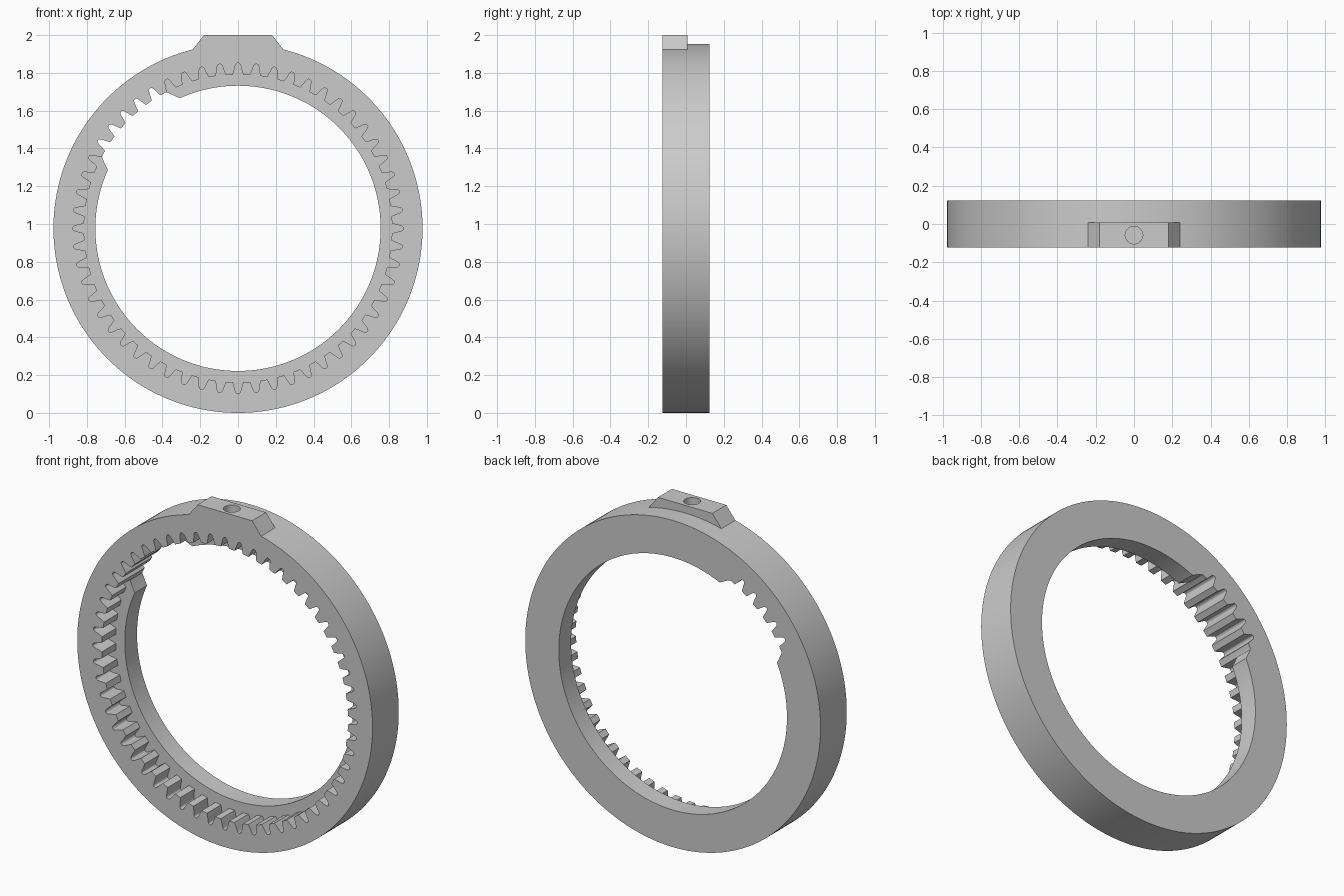
import bpy, bmesh, math
from math import sin, cos, radians, pi

cube = bpy.data.objects.get("Cube")
if cube:
    bpy.data.objects.remove(cube, do_unlink=True)

OUTER, TIP, LIP = 0.977, 0.815, 0.755    # radii of the rim, tooth tips and rear lip
TEETH, HALF, STEP = 56, 0.124, 0.008     # tooth count, half depth, lip's front plane
PITCH = 360 / TEETH
# tooth flank: fraction of a pitch from the gap centre, radius
FLANK = [(0, 0.875), (0.06, 0.874), (0.11, 0.870), (0.15, 0.860), (0.19, 0.846),
         (0.24, 0.830), (0.30, TIP), (0.40, TIP), (0.5, TIP)]

grey = bpy.data.materials.new("grey metal")
grey.use_nodes = True
grey.diffuse_color = (0.6, 0.6, 0.6, 1)
grey.node_tree.nodes["Principled BSDF"].inputs["Base Color"].default_value = (0.6, 0.6, 0.6, 1)


def make(name, bm):
    bmesh.ops.recalc_face_normals(bm, faces=bm.faces)
    mesh = bpy.data.meshes.new(name)
    bm.to_mesh(mesh)
    bm.free()
    mesh.materials.append(grey)
    obj = bpy.data.objects.new(name, mesh)
    bpy.context.collection.objects.link(obj)
    return obj


def gear_radius(angle):
    """Radius of the toothed bore at an angle from the top."""
    f = (angle / PITCH) % 1
    f = min(f, 1 - f)
    for (f0, r0), (f1, r1) in zip(FLANK, FLANK[1:]):
        if f <= f1 + 1e-6:
            return r0 + (r1 - r0) * (f - f0) / (f1 - f0)
    return TIP


def lip_radius(angle):
    """Radius of the rear bore: plain lip with a window that opens onto the teeth."""
    inside = 20.8 - abs(angle - 45)
    limit = LIP + max(0, inside) / 3.6 * (TIP - LIP)
    return min(limit, gear_radius(angle))


# Toothed ring with rear lip
angles = {24.2, 65.8}
for t in range(TEETH):
    for f, _ in FLANK:
        angles.add(round((t + f) * PITCH, 4))
        angles.add(round((t - f) * PITCH % 360, 4))
angles = sorted(angles)

bm = bmesh.new()


def loop(radius, y):
    return [bm.verts.new((-radius(a) * sin(radians(a)), y, OUTER + radius(a) * cos(radians(a))))
            for a in angles]


def rim(angle):
    return OUTER


loops = [loop(rim, -HALF), loop(gear_radius, -HALF), loop(gear_radius, STEP),
         loop(lip_radius, STEP), loop(lip_radius, HALF), loop(rim, HALF)]
n = len(angles)
for a, b in zip(loops, loops[1:] + loops[:1]):
    for i in range(n):
        j = (i + 1) % n
        bm.faces.new((a[i], a[j], b[j], b[i]))
bmesh.ops.remove_doubles(bm, verts=bm.verts, dist=1e-5)
ring = make("ring_gear", bm)

# Tapered boss on top
bm = bmesh.new()
outline = [(-0.18, 2), (-0.24, 1.924), (-0.24, 1.9), (0.24, 1.9), (0.24, 1.924), (0.18, 2)]
face = bm.faces.new([bm.verts.new((x, -HALF, z)) for x, z in outline])
ext = bmesh.ops.extrude_face_region(bm, geom=[face])["geom"]
bmesh.ops.translate(bm, vec=(0, HALF + STEP, 0),
                    verts=[v for v in ext if isinstance(v, bmesh.types.BMVert)])
boss = make("boss", bm)

# Screw hole cutter
bm = bmesh.new()
bmesh.ops.create_cone(bm, cap_ends=True, segments=48, radius1=0.046, radius2=0.046, depth=0.24)
bmesh.ops.translate(bm, vec=(0, -0.058, 2), verts=bm.verts)
hole = make("hole_cutter", bm)

# Join the boss, cut the hole
bpy.ops.object.select_all(action="DESELECT")
ring.select_set(True)
bpy.context.view_layer.objects.active = ring
for tool, operation in ((boss, "UNION"), (hole, "DIFFERENCE")):
    tool.hide_render = True
    mod = ring.modifiers.new(tool.name, "BOOLEAN")
    mod.object, mod.operation, mod.solver = tool, operation, "EXACT"
    bpy.ops.object.modifier_apply(modifier=mod.name)
    bpy.data.objects.remove(tool, do_unlink=True)
bpy.ops.object.shade_smooth_by_angle(angle=radians(25))
